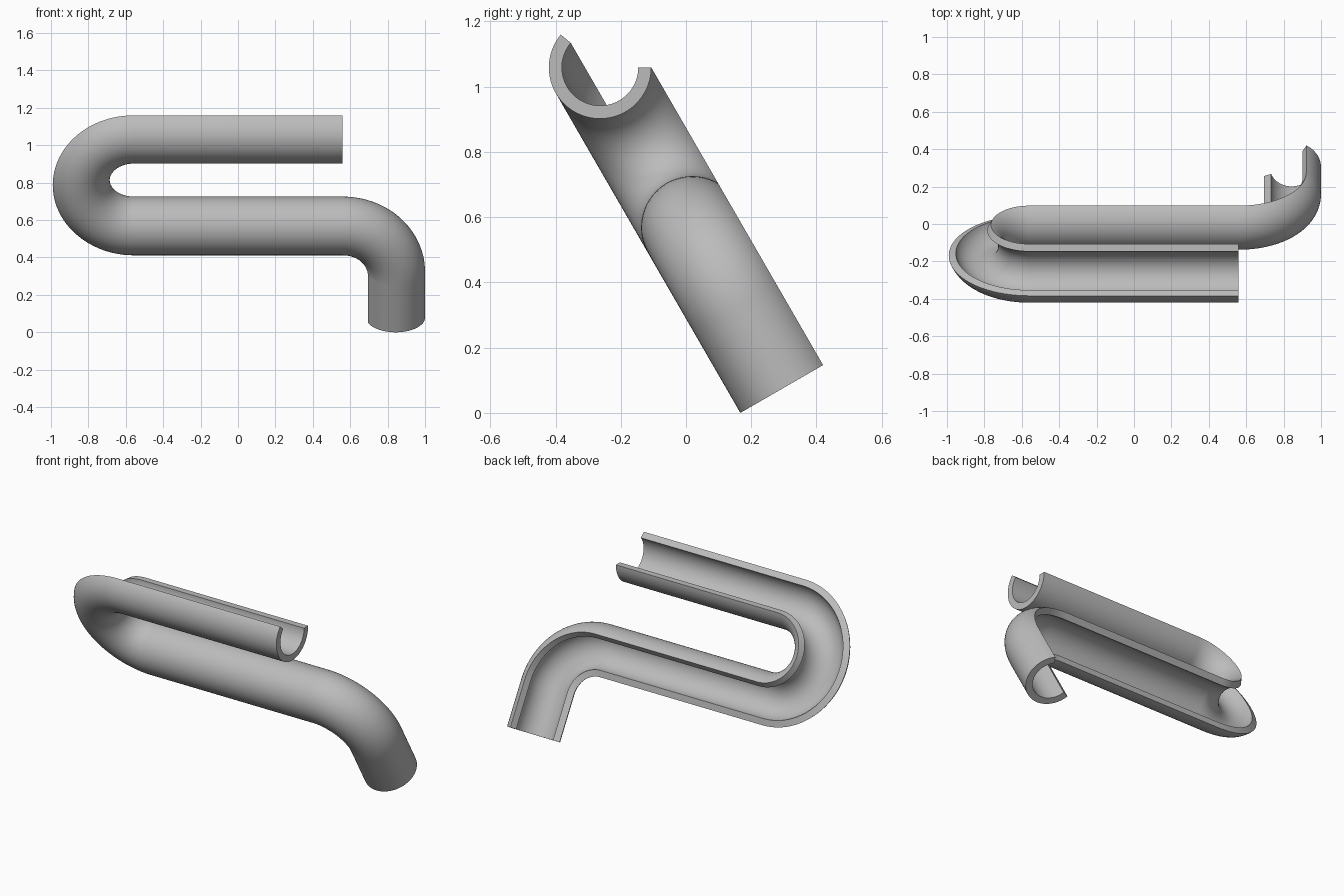
import bpy, bmesh
from math import sin, cos, pi, radians
from mathutils import Matrix, Vector

cube = bpy.data.objects.get("Cube")
if cube:
    bpy.data.objects.remove(cube)

OUTER, INNER = 0.157, 0.117   # wall radii
BEND = 0.283                  # centreline radius of both bends
HALF = 0.56                   # half length of the straight runs
STEPS = 24                    # segments per quarter bend
WALL = 48                     # segments around the open wall

grey = bpy.data.materials.new("Plain grey")
grey.use_nodes = True
colour = (0.5, 0.5, 0.5, 1)
grey.diffuse_color = colour
grey.node_tree.nodes["Principled BSDF"].inputs["Base Color"].default_value = colour


def bend(cx, cy, start, end, steps):
    """Points of an arc with the travel direction at each one."""
    sign = 1 if end > start else -1
    for i in range(steps + 1):
        a = start + (end - start) * i / steps
        yield (Vector((cx + BEND * cos(a), cy + BEND * sin(a), 0)),
               Vector((-sin(a), cos(a), 0)) * sign)


# Centreline: short leg, quarter bend, long run, U bend, long run
path = [(Vector((HALF + BEND, 0, 0)), Vector((0, 1, 0)))]
path += bend(HALF, BEND, 0, pi / 2, STEPS)
path += bend(-HALF, 3 * BEND, -pi / 2, -3 * pi / 2, 2 * STEPS)
path.append((Vector((HALF, 4 * BEND, 0)), Vector((1, 0, 0))))

# Open channel section: one lip curls further over than the other
angles = [radians(-70 + 220 * i / WALL) for i in range(WALL + 1)]
section = [(OUTER * sin(a), OUTER * cos(a)) for a in angles]
section += [(INNER * sin(a), INNER * cos(a)) for a in reversed(angles)]

# Sweep the section along the centreline
bm = bmesh.new()
front = Vector((0, 0, 1))
rings = []
for point, along in path:
    side = along.cross(front)
    rings.append([bm.verts.new(point + side * s + front * f) for s, f in section])
count = len(section)
for a, b in zip(rings, rings[1:]):
    for i in range(count):
        j = (i + 1) % count
        bm.faces.new((a[i], a[j], b[j], b[i]))

# End caps
for ring in (rings[0], rings[-1]):
    for i in range(WALL):
        bm.faces.new((ring[i], ring[i + 1], ring[-2 - i], ring[-1 - i]))

# Lean the channel back and stand it on the ground
lean = Matrix.Translation((0, 0.3025, OUTER / 2)) @ Matrix.Rotation(radians(120), 4, 'X')
bm.transform(lean)
bmesh.ops.recalc_face_normals(bm, faces=bm.faces)

mesh = bpy.data.meshes.new("bent_channel")
bm.to_mesh(mesh)
bm.free()
mesh.materials.append(grey)
channel = bpy.data.objects.new("bent_channel", mesh)
bpy.context.collection.objects.link(channel)
bpy.ops.object.select_all(action='DESELECT')
channel.select_set(True)
bpy.context.view_layer.objects.active = channel
bpy.ops.object.shade_smooth_by_angle(angle=radians(30))
